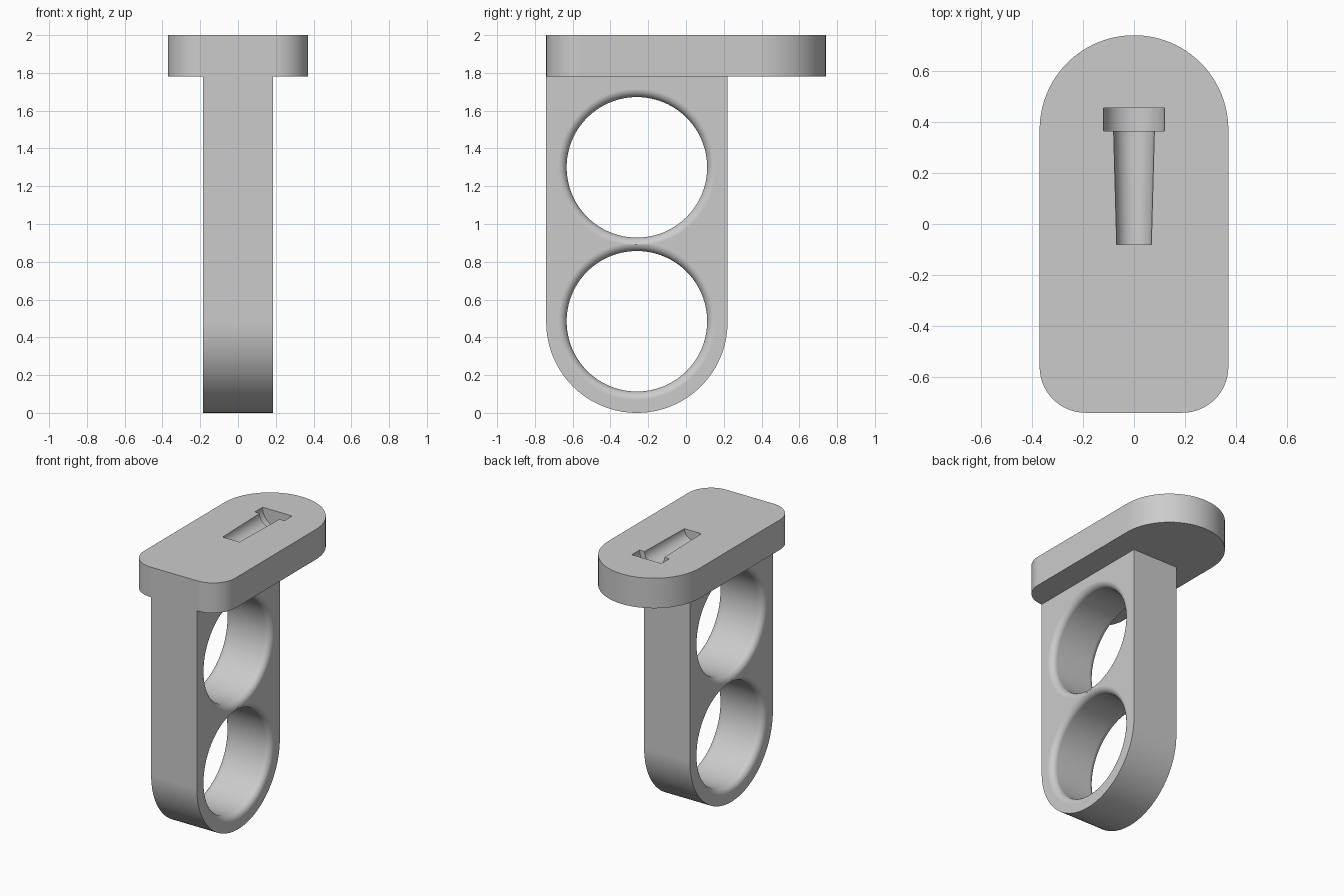
import bpy, bmesh, math
from mathutils import Vector

cube = bpy.data.objects.get("Cube")
if cube:
    bpy.data.objects.remove(cube, do_unlink=True)

grey = bpy.data.materials.new("plain grey")
grey.use_nodes = True
colour = (0.6, 0.6, 0.6, 1)
grey.diffuse_color = colour
grey.node_tree.nodes["Principled BSDF"].inputs["Base Color"].default_value = colour


def make_object(name, bm):
    bmesh.ops.remove_doubles(bm, verts=bm.verts, dist=1e-5)
    bmesh.ops.recalc_face_normals(bm, faces=bm.faces)
    mesh = bpy.data.meshes.new(name)
    bm.to_mesh(mesh)
    bm.free()
    mesh.materials.append(grey)
    obj = bpy.data.objects.new(name, mesh)
    bpy.context.collection.objects.link(obj)
    return obj


def arc(cx, cy, r, start, end, steps):
    angles = [math.radians(start + (end - start) * i / steps) for i in range(steps + 1)]
    return [(cx + r * math.cos(a), cy + r * math.sin(a)) for a in angles]


def extrude(name, points, offset):
    bm = bmesh.new()
    face = bm.faces.new([bm.verts.new(p) for p in points])
    top = bmesh.ops.extrude_face_region(bm, geom=[face])["geom"]
    moved = [v for v in top if isinstance(v, bmesh.types.BMVert)]
    bmesh.ops.translate(bm, verts=moved, vec=offset)
    return make_object(name, bm)


def lathe(name, profile, axis, centre, steps=96):
    """Turn (distance along axis, radius) points about an axis."""
    axis = Vector(axis)
    bm = bmesh.new()
    verts = [bm.verts.new(axis * t + Vector((0, 0, r))) for t, r in profile]
    edges = [bm.edges.new(pair) for pair in zip(verts, verts[1:])]
    bmesh.ops.spin(bm, geom=verts + edges, cent=(0, 0, 0), axis=axis,
                   angle=math.tau, steps=steps, use_duplicate=False)
    bmesh.ops.translate(bm, verts=bm.verts, vec=centre)
    return make_object(name, bm)


def select_only(obj):
    bpy.ops.object.select_all(action="DESELECT")
    obj.select_set(True)
    bpy.context.view_layer.objects.active = obj


def cut(obj, cutter):
    mod = obj.modifiers.new("cut", "BOOLEAN")
    mod.operation = "DIFFERENCE"
    mod.solver = "EXACT"
    mod.object = cutter
    select_only(obj)
    bpy.ops.object.modifier_apply(modifier=mod.name)
    bpy.data.objects.remove(cutter, do_unlink=True)


def finish(obj):
    select_only(obj)
    bpy.ops.object.shade_smooth_by_angle(angle=math.radians(30))
    mod = obj.modifiers.new("clean normals", "WEIGHTED_NORMAL")
    mod.keep_sharp = True


# Top plate: rounded front corners and a semicircular back
W, L, CORNER = 0.37, 0.74, 0.18
plate_outline = (arc(0, L - W, W, 0, 180, 48)
                 + arc(CORNER - W, CORNER - L, CORNER, 180, 270, 16)
                 + arc(W - CORNER, CORNER - L, CORNER, 270, 360, 16))
plate = extrude("top_plate", [(x, y, 1.78) for x, y in plate_outline], (0, 0, 0.22))

# Recess in the plate: tapered peg with a wider head, lying half sunk
peg = [(-0.08, 0), (-0.08, 0.068), (0.365, 0.08), (0.365, 0.12), (0.455, 0.12), (0.455, 0)]
cut(plate, lathe("peg_cutter", peg, (0, 1, 0), (0, 0, 2), 64))
finish(plate)

# Grip: flat bar with a semicircular bottom
HALF, MID, R = 0.185, -0.26, 0.48
grip_outline = [(MID + R, 1.78), (MID - R, 1.78)] + arc(MID, R, R, 180, 360, 64)
grip = extrude("finger_grip", [(-HALF, y, z) for y, z in grip_outline], (2 * HALF, 0, 0))

# Two finger holes with rounded rims on both sides
HOLE, RIM = 0.372, 0.045
rim = arc(HALF - RIM, HOLE + RIM, RIM, 270, 360, 8)
side = rim + [(HALF + 0.1, HOLE + RIM), (HALF + 0.1, 0)]
hole_profile = [(-t, r) for t, r in reversed(side)] + side
for z in (1.3, 0.485):
    cut(grip, lathe("hole_cutter", hole_profile, (1, 0, 0), (0, MID, z)))
finish(grip)
